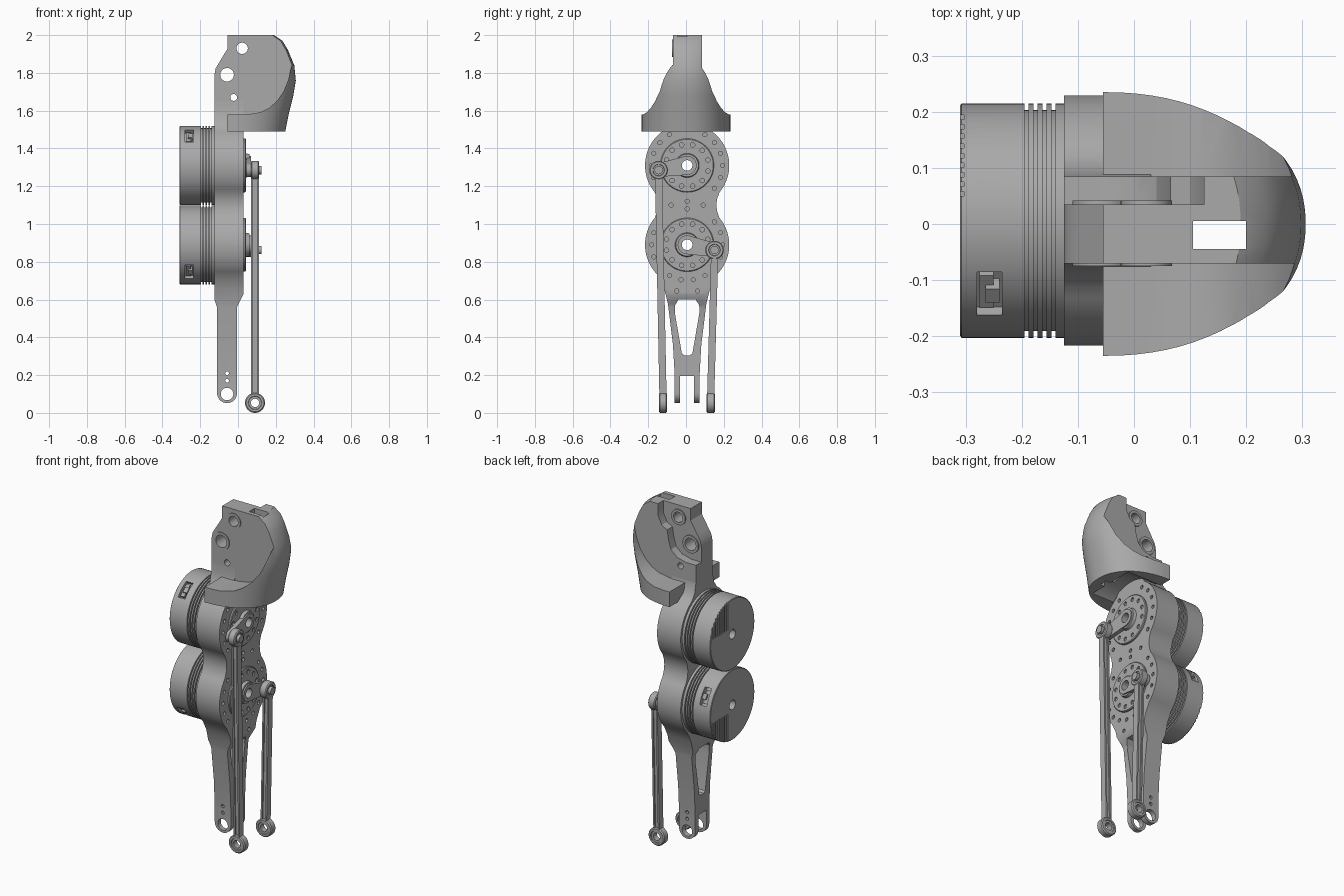
import bpy, bmesh
from math import sin, cos, pi, radians

old = bpy.data.objects.get("Cube")
if old:
    bpy.data.objects.remove(old, do_unlink=True)

grey = bpy.data.materials.new("grey metal")
grey.use_nodes = True
COLOUR = (0.4, 0.4, 0.4, 1)
grey.diffuse_color = COLOUR
grey.node_tree.nodes["Principled BSDF"].inputs["Base Color"].default_value = COLOUR

CY = 0.006                      # centre line of the leg in y
UPPER, LOWER = 1.31, 0.89       # motor axis heights


def place(axis, u, v, w):
    return {"x": (w, u, v), "y": (u, w, v), "z": (u, v, w)}[axis]


def finish(name, bm):
    bmesh.ops.recalc_face_normals(bm, faces=bm.faces[:])
    mesh = bpy.data.meshes.new(name)
    bm.to_mesh(mesh)
    bm.free()
    mesh.materials.append(grey)
    obj = bpy.data.objects.new(name, mesh)
    bpy.context.collection.objects.link(obj)
    return obj


def loft(name, rings, closed=False):
    """Skin a list of point rings; cap the ends unless the loft closes on itself."""
    bm = bmesh.new()
    rows = [[bm.verts.new(p) for p in ring] for ring in rings]
    n = len(rows[0])
    for a, b in zip(rows, rows[1:] + rows[:1] if closed else rows[1:]):
        for i in range(n):
            j = (i + 1) % n
            bm.faces.new((a[i], a[j], b[j], b[i]))
    if not closed:
        bm.faces.new(rows[0])
        bm.faces.new(rows[-1])
    return finish(name, bm)


def prism(name, axis, pts, lo, hi):
    return loft(name, [[place(axis, u, v, w) for u, v in pts] for w in (lo, hi)])


def arc(u, v, r, start, end, n=16):
    return [(u + r * cos(radians(start + (end - start) * i / n)),
             v + r * sin(radians(start + (end - start) * i / n))) for i in range(n + 1)]


def cyl(name, axis, u, v, r, lo, hi, n=32):
    return prism(name, axis, arc(u, v, r, 0, 360, n)[:-1], lo, hi)


def box(name, x, y, z):
    return prism(name, "x", [(y[0], z[0]), (y[1], z[0]), (y[1], z[1]), (y[0], z[1])], *x)


def lathe(name, axis, u, v, profile, n=64):
    """Turn a closed (along, radius) profile about an axis."""
    return loft(name, [[place(axis, u + r * cos(2 * pi * i / n), v + r * sin(2 * pi * i / n), w)
                        for w, r in profile] for i in range(n)], closed=True)


def combine(obj, others, operation="DIFFERENCE"):
    bpy.context.view_layer.objects.active = obj
    for other in others:
        other.hide_render = True
        mod = obj.modifiers.new("cut", "BOOLEAN")
        mod.operation, mod.object, mod.solver = operation, other, "EXACT"
        bpy.ops.object.modifier_apply(modifier=mod.name)
        bpy.data.objects.remove(other, do_unlink=True)


# Main leg plate: twin-lobed side outline, trimmed by its front outline
half = ([(0.066, 0.04), (0.066, 0.2), (0.075, 0.36), (0.102, 0.58), (0.125, 0.67)]
        + arc(0, LOWER, 0.223, -45, 40) + [(0.158, 1.07), (0.155, 1.1), (0.158, 1.13)]
        + arc(0, UPPER, 0.223, -40, 58) + [(0.09, 1.54), (0.078, 1.6), (0.076, 1.65)])
outline = [(CY + y, z) for y, z in half] + [(CY - y, z) for y, z in reversed(half)]
leg = prism("leg_plate", "x", outline, -0.125, 0.03)
front = ([(0.03, 1.7), (-0.125, 1.7), (-0.125, 0.6), (-0.111, 0.56)]
         + arc(-0.058, 0.105, 0.053, 180, 360) + [(-0.005, 0.56), (0.03, 0.63)])
combine(leg, [prism("front_trim", "y", front, -0.4, 0.4)], "INTERSECT")

# Fork openings and pivot holes
window = [(-0.028, 0.315), (-0.015, 0.305), (0.015, 0.305), (0.028, 0.315), (0.065, 0.53),
          (0.064, 0.57), (0.045, 0.6), (-0.045, 0.6), (-0.064, 0.57), (-0.065, 0.53)]
combine(leg, [prism("window", "x", [(CY + y, z) for y, z in window], -0.3, 0.2),
              box("fork_slot", (-0.3, 0.2), (CY - 0.038, CY + 0.036), (-0.1, 0.195)),
              cyl("ankle_hole", "y", -0.058, 0.1, 0.033, -0.3, 0.3)]
        + [cyl("pin_hole", "y", -0.058, z, 0.01, -0.3, 0.3, 12) for z in (0.17, 0.21)])

# Bolt holes on the plate face
holes = []
for zc in (UPPER, LOWER):
    combine(leg, [cyl("bore", "x", CY, zc, 0.028, -0.3, 0.2)])
    for k in range(18):
        a = 2 * pi * k / 18
        holes.append((0.188 * cos(a), zc + 0.188 * sin(a)))
holes = [h for h in holes if abs(h[1] - 1.1) > 0.06]
holes += [(s * 0.085, 1.1) for s in (-1, 1)] + [(s * 0.055, 0.645) for s in (-1, 1)]
holes += [(0, 1.08), (0, 1.12)]
combine(leg, [cyl("bolt_hole", "x", CY + y, z, 0.011, 0.01, 0.1, 12) for y, z in holes])

# Head shell: D-shaped plan whose nose follows a bulging profile
shell_rows = []
for z, nose in [(1.49, 0.25), (1.58, 0.268), (1.68, 0.293), (1.76, 0.306), (1.84, 0.298),
                (1.92, 0.265), (1.97, 0.235), (2.0, 0.19)]:
    row = []
    for i in range(41):
        t = -pi / 2 + pi * i / 40
        c, s = max(cos(t), 0) ** 0.91, abs(sin(t)) ** 0.91
        row.append((-0.055 + (nose + 0.055) * c, 0.235 * s * (1 if t > 0 else -1), z))
    shell_rows.append(row)
head = loft("head_shell", shell_rows)
scoop = [(-0.3, 1.58), (0.05, 1.58), (0.12, 1.592), (0.165, 1.615), (0.205, 1.65), (0.24, 1.7),
         (0.265, 1.76), (0.285, 1.84), (0.4, 1.92), (0.4, 2.2), (-0.3, 2.2)]
combine(head, [prism("scoop_front", "y", scoop, -0.4, -0.07),
               prism("scoop_back", "y", scoop, 0.085, 0.4),
               cyl("underside_recess", "x", CY, UPPER, 0.235, -0.1, 0.17, 64)])

# Neck plate joined to the shell, with stepped back face, bosses and holes
neck = [(-0.125, 1.45), (0.03, 1.45), (0.03, 1.57), (0.1, 1.58), (0.1, 2.0), (0.02, 2.0),
        (-0.005, 1.994), (-0.03, 1.97), (-0.1, 1.855), (-0.118, 1.825), (-0.125, 1.79)]
combine(head, [prism("neck", "y", neck, -0.07, 0.085)], "UNION")
step = [(-0.3, 2.2), (0.125, 2.2), (0.125, 1.93), (0.1, 1.88), (0.065, 1.86), (0.055, 1.8),
        (0.04, 1.75), (0.0, 1.715), (-0.06, 1.7), (-0.3, 1.7)]
combine(head, [prism("back_step", "y", step, 0.035, 0.3),
               box("top_slot", (0.105, 0.2), (-0.045, 0.005), (1.3, 2.2)),
               cyl("top_hole", "y", 0.022, 1.93, 0.034, -0.3, 0.3),
               cyl("pivot_hole", "y", -0.058, 1.79, 0.038, -0.3, 0.3),
               cyl("small_hole", "y", -0.023, 1.67, 0.018, -0.3, 0.3)])
for name, x, z, r in (("top_boss", 0.022, 1.93, 0.03), ("pivot_boss", -0.058, 1.79, 0.036)):
    for lo, hi in ((-0.075, -0.06), (0.025, 0.042)):
        lathe(name, "y", x, z, [(lo, r), (hi, r), (hi, r + 0.016), (lo, r + 0.016)], 32)

# Motors: grooved drums with a bore, ribbed end and sunken connectors
drum = [(-0.31, 0.028), (-0.31, 0.205), (-0.307, 0.209)]
for x in (-0.195, -0.179, -0.163, -0.147):
    drum += [(x, 0.209), (x, 0.197), (x + 0.007, 0.197), (x + 0.007, 0.209)]
drum += [(-0.115, 0.209), (-0.115, 0.028)]
for name, zc, side, ports in (("upper_motor", UPPER, 1, (130,)),
                              ("lower_motor", LOWER, -1, (225, 30))):
    motor = lathe(name, "x", CY, zc, drum)
    ribs = []
    for k in range(9):
        y = 0.05 + 0.017 * k
        ribs.append(box("rib", (-0.33, -0.303), (y, y + 0.008),
                        sorted((zc + side * 0.04, zc + side * 0.25))))
    combine(motor, ribs)
    for deg in ports:
        a = radians(deg)

        def spot(r, t):
            return CY + r * cos(a) - t * sin(a), zc + r * sin(a) + t * cos(a)

        def block(label, r0, r1, w, x0, x1):
            pts = [spot(r0, -w), spot(r1, -w), spot(r1, w), spot(r0, w)]
            return prism(label, "x", pts, x0, x1)

        combine(motor, [block("port", 0.18, 0.25, 0.05, -0.28, -0.235)])
        block("connector_body", 0.17, 0.197, 0.038, -0.275, -0.25)
        block("connector_lug", 0.17, 0.208, 0.016, -0.265, -0.24)

# Output horns, crank arms and push rods
for label, zc, y0, z0, y1 in (("upper", UPPER, -0.145, 1.285, -0.122),
                              ("lower", LOWER, 0.151, 0.862, 0.131)):
    horn = lathe(label + "_horn", "x", CY, zc,
                 [(0.02, 0.028), (0.06, 0.028), (0.06, 0.06), (0.042, 0.064),
                  (0.042, 0.138), (0.038, 0.142), (0.02, 0.142)])
    combine(horn, [cyl("horn_hole", "x", CY + 0.113 * cos(k * pi / 6 + 0.26),
                       zc + 0.113 * sin(k * pi / 6 + 0.26), 0.012, 0.034, 0.1, 12)
                   for k in range(12)])
    if y0 < 0:
        arm = arc(CY, zc, 0.05, -80, 100) + arc(y0, z0, 0.036, 100, 280)
    else:
        arm = arc(CY, zc, 0.05, 80, 260) + arc(y0, z0, 0.036, -100, 80)
    crank = prism(label + "_crank", "x", arm, 0.045, 0.068)
    combine(crank, [cyl("crank_bore", "x", CY, zc, 0.028, 0, 0.2)])
    cyl(label + "_rod_bolt", "x", y0, z0, 0.022, 0.05, 0.124, 24)
    lathe(label + "_rod_top_eye", "x", y0, z0,
          [(0.068, 0.02), (0.068, 0.044), (0.073, 0.049), (0.107, 0.049), (0.112, 0.044),
           (0.112, 0.031), (0.106, 0.029), (0.106, 0.02)], 40)
    for part, w, lo, hi in (("web", 0.011, 0.072, 0.108), ("inner_flange", 0.019, 0.07, 0.08),
                            ("outer_flange", 0.019, 0.1, 0.11)):
        prism(label + "_rod_" + part, "x",
              [(y0 - w, z0 - 0.035), (y0 + w, z0 - 0.035), (y1 + w, 0.095), (y1 - w, 0.095)],
              lo, hi)
    lathe(label + "_rod_bottom_eye", "y", 0.09, 0.053,
          [(y1 - 0.017, 0.022), (y1 - 0.017, 0.034), (y1 - 0.022, 0.036), (y1 - 0.022, 0.047),
           (y1 - 0.016, 0.053), (y1 + 0.016, 0.053), (y1 + 0.022, 0.047), (y1 + 0.022, 0.036),
           (y1 + 0.017, 0.034), (y1 + 0.017, 0.022)], 40)

# Smooth curved walls, keep machined edges crisp
bpy.ops.object.select_all(action="DESELECT")
for obj in bpy.context.collection.objects:
    if obj.type == "MESH":
        obj.select_set(True)
        bpy.context.view_layer.objects.active = obj
bpy.ops.object.shade_smooth_by_angle(angle=radians(30))
